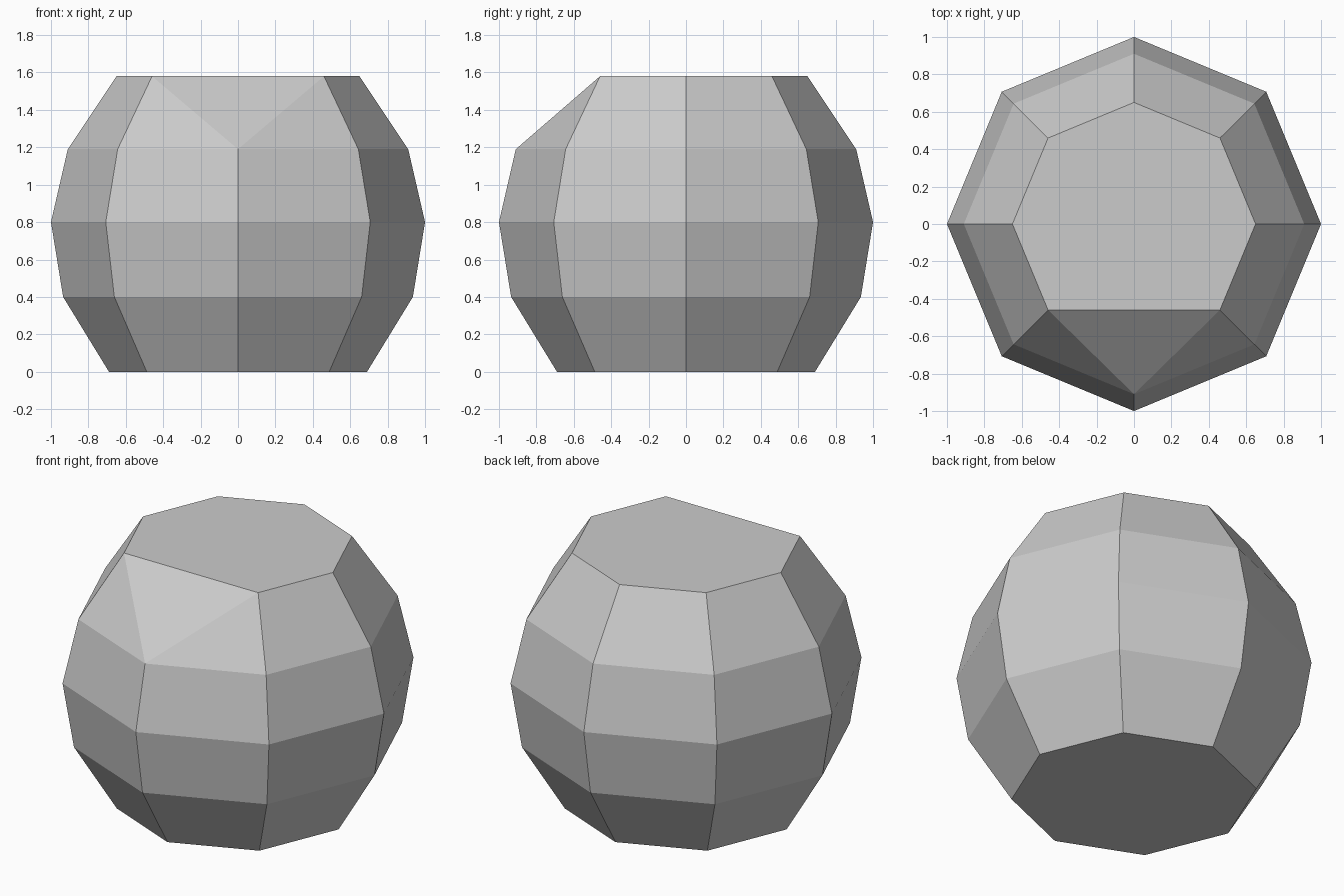
import bpy, bmesh
from math import cos, sin, pi

cube = bpy.data.objects.get("Cube")
if cube:
    bpy.data.objects.remove(cube, do_unlink=True)

# Plain grey stone
grey = bpy.data.materials.new("light_grey")
grey.use_nodes = True
colour = (0.6, 0.6, 0.6, 1.0)
grey.diffuse_color = colour
grey.node_tree.nodes["Principled BSDF"].inputs["Base Color"].default_value = colour

# Eight-sided barrel: (radius, height) of each ring, first corner faces the front
SIDES = 8
PROFILE = [(0.69, 0.0), (0.935, 0.4), (1.0, 0.8), (0.91, 1.19), (0.65, 1.58)]
bm = bmesh.new()
rings = []
for radius, z in PROFILE:
    angles = [-pi / 2 + 2 * pi * i / SIDES for i in range(SIDES)]
    rings.append([bm.verts.new((radius * cos(a), radius * sin(a), z)) for a in angles])
for low, high in zip(rings, rings[1:]):
    for i in range(SIDES):
        j = (i + 1) % SIDES
        bm.faces.new((low[i], low[j], high[j], high[i]))
bm.faces.new(rings[0][::-1])
bm.faces.new(rings[-1])

# Chipped front corner: drop the top front vertex and close the gap
bmesh.ops.delete(bm, geom=[rings[-1][0]], context='VERTS')
top, below = rings[-1], rings[-2]
bm.faces.new(top[1:])
bm.faces.new((below[0], top[1], top[-1]))
bm.faces.new((below[0], below[1], top[1]))
bm.faces.new((below[-1], below[0], top[-1]))
bmesh.ops.recalc_face_normals(bm, faces=bm.faces)

mesh = bpy.data.meshes.new("boulder")
bm.to_mesh(mesh)
bm.free()
mesh.materials.append(grey)
boulder = bpy.data.objects.new("boulder", mesh)
bpy.context.collection.objects.link(boulder)
